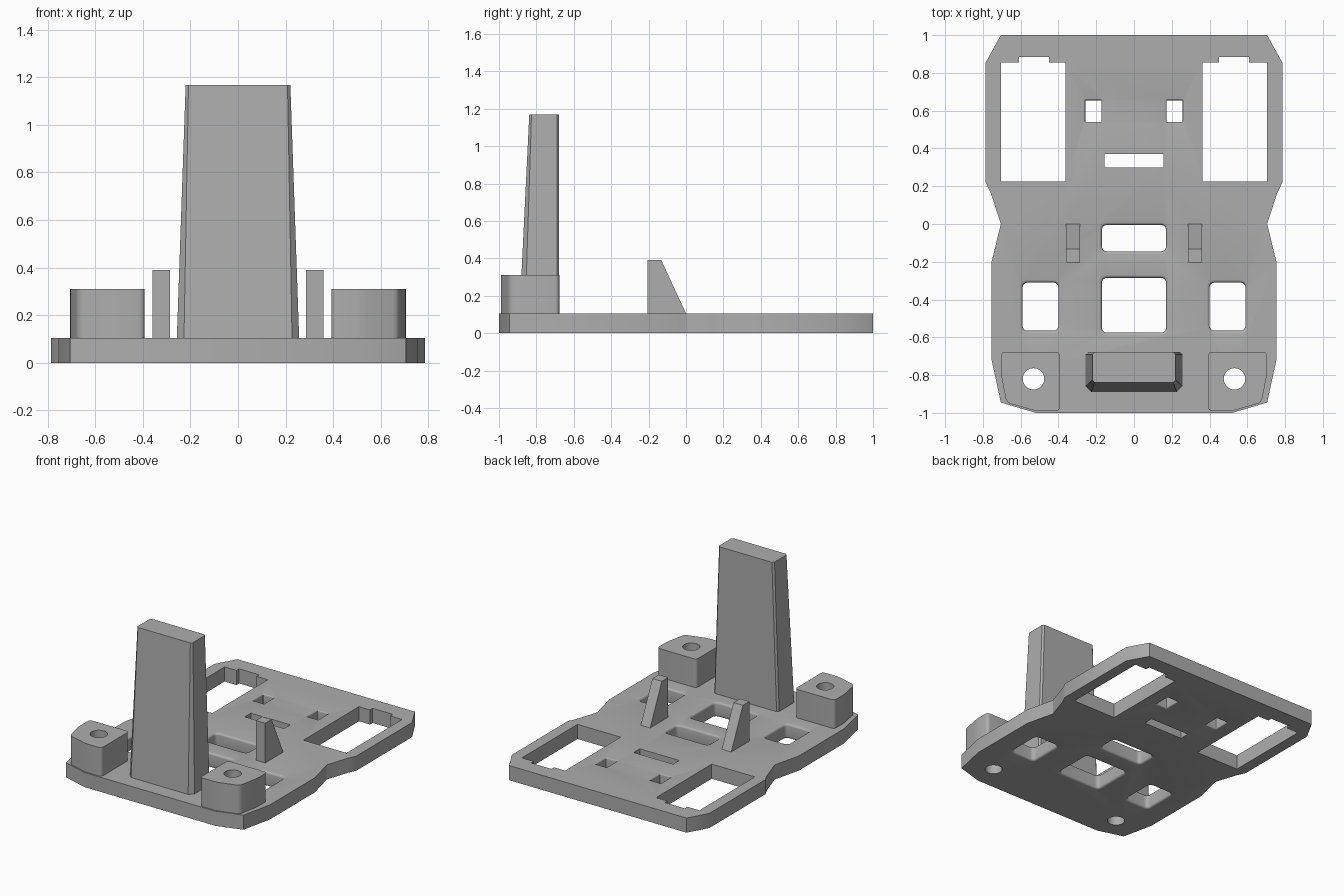
import bpy, bmesh, math
from mathutils import Vector

cube = bpy.data.objects.get("Cube")
if cube:
    bpy.data.objects.remove(cube, do_unlink=True)

grey = bpy.data.materials.new("plain grey")
grey.use_nodes = True
grey.diffuse_color = (0.42, 0.42, 0.42, 1)
grey.node_tree.nodes["Principled BSDF"].inputs["Base Color"].default_value = (0.42, 0.42, 0.42, 1)

THICK = 0.105
BOSS_TOP = 0.31


def rect(x0, x1, y0, y1):
    return [(x0, y0), (x1, y0), (x1, y1), (x0, y1)]


def rounded(points, radius, steps=5):
    """Round every corner of an outline with a quadratic arc."""
    out = []
    for i, p in enumerate(points):
        p = Vector(p)
        a = p + (Vector(points[i - 1]) - p).normalized() * radius
        b = p + (Vector(points[(i + 1) % len(points)]) - p).normalized() * radius
        for k in range(steps + 1):
            t = k / steps
            out.append(tuple(a * (1 - t) ** 2 + p * 2 * t * (1 - t) + b * t * t))
    return out


def flip(points):
    return [(-x, y) for x, y in reversed(points)]


def loft(name, sections):
    """Join equal outlines, given as (z, points), into a closed solid."""
    bm = bmesh.new()
    rings = [[bm.verts.new((x, y, z)) for x, y in pts] for z, pts in sections]
    for low, high in zip(rings, rings[1:]):
        for i in range(len(low)):
            j = (i + 1) % len(low)
            bm.faces.new((low[i], low[j], high[j], high[i]))
    bm.faces.new(rings[0][::-1])
    bm.faces.new(rings[-1])
    bmesh.ops.recalc_face_normals(bm, faces=bm.faces)
    mesh = bpy.data.meshes.new(name)
    bm.to_mesh(mesh)
    bm.free()
    mesh.materials.append(grey)
    obj = bpy.data.objects.new(name, mesh)
    bpy.context.collection.objects.link(obj)
    return obj


def prism(name, points, z0, z1):
    return loft(name, [(z0, points), (z1, points)])


def flared_cutter(x0, x1, y0, y1, corner, rim):
    """Rounded opening whose top and bottom rims are filleted."""
    def ring(grow):
        return rounded(rect(x0 - grow, x1 + grow, y0 - grow, y1 + grow), corner + grow)
    angles = [math.radians(a) for a in (0, 22, 45, 68, 90)]
    arc = [(rim * (1 - math.sin(a)), rim * (1 - math.cos(a))) for a in angles]
    bottom = [(z, ring(g)) for g, z in arc]
    top = [(THICK - z, ring(g)) for g, z in reversed(arc)]
    return loft("opening_cutter", [(-0.05, ring(rim))] + bottom + top + [(THICK + 0.05, ring(rim))])


def cut(obj, cutters):
    for c in cutters:
        c.hide_render = True
        mod = obj.modifiers.new("cut", "BOOLEAN")
        mod.operation = "DIFFERENCE"
        mod.solver = "EXACT"
        mod.object = c
    bpy.context.view_layer.update()
    graph = bpy.context.evaluated_depsgraph_get()
    mesh = bpy.data.meshes.new_from_object(obj.evaluated_get(graph))
    obj.modifiers.clear()
    obj.data = mesh
    for c in cutters:
        bpy.data.objects.remove(c, do_unlink=True)


def smooth(obj):
    bpy.ops.object.select_all(action="DESELECT")
    obj.select_set(True)
    bpy.context.view_layer.objects.active = obj
    bpy.ops.object.shade_smooth_by_angle(angle=math.radians(30))


# Base plate outline, mirrored about the middle
half = [(0.52, -1), (0.705, -0.945), (0.755, -0.715), (0.755, -0.205), (0.705, 0),
        (0.757, 0.16), (0.785, 0.22), (0.785, 0.855), (0.705, 1)]
plate = prism("base_plate", half + flip(half), 0, THICK)

# Screw holes are round and pass through plate and bosses
screw = [(0.532 + 0.057 * math.cos(math.tau * i / 20),
          -0.82 + 0.057 * math.sin(math.tau * i / 20)) for i in range(20)]

# Large notched windows, screw holes and small openings on both sides
window = [(0.362, 0.225), (0.705, 0.225), (0.705, 0.855), (0.61, 0.855),
          (0.61, 0.885), (0.45, 0.885), (0.45, 0.855), (0.362, 0.855)]
cutters = []
for side in (window, screw):
    for pts in (side, flip(side)):
        cutters.append(prism("window_cutter", pts, -0.05, 0.2))
for x0, x1, y0, y1, corner, rim in ((0.172, 0.258, 0.54, 0.655, 0.004, 0.008),
                                    (0.4, 0.59, -0.565, -0.31, 0.03, 0.015)):
    cutters.append(flared_cutter(x0, x1, y0, y1, corner, rim))
    cutters.append(flared_cutter(-x1, -x0, y0, y1, corner, rim))

# Central openings and slot
cutters.append(flared_cutter(-0.17, 0.17, -0.145, -0.005, 0.03, 0.015))
cutters.append(flared_cutter(-0.17, 0.17, -0.575, -0.285, 0.03, 0.015))
cutters.append(prism("slot_cutter", rect(-0.157, 0.157, 0.3, 0.37), -0.05, 0.2))
cut(plate, cutters)
smooth(plate)

# Screw bosses and sloped fins, one of each per side
boss = rounded([(0.392, -0.99), (0.52, -0.99), (0.675, -0.945), (0.705, -0.79),
                (0.705, -0.677), (0.392, -0.677)], 0.025, 4)
for side, sign in (("left", 1), ("right", -1)):
    mirrored = (lambda p: p) if sign == 1 else flip
    post = prism(side + "_screw_boss", mirrored(boss), THICK, BOSS_TOP)
    cut(post, [prism("screw_cutter", mirrored(screw), 0, 0.5)])
    smooth(post)
    loft(side + "_fin", [(THICK, mirrored(rect(0.285, 0.36, -0.205, 0))),
                         (0.39, mirrored(rect(0.285, 0.36, -0.205, -0.132)))])


# Tapered tower with chamfered front corners
def tower_section(w, front, chamfer):
    return [(-w + chamfer, front), (w - chamfer, front), (w, front + chamfer),
            (w, -0.69), (w - 0.012, -0.678), (-w + 0.012, -0.678),
            (-w, -0.69), (-w, front + chamfer)]


loft("tower", [(THICK, tower_section(0.257, -0.89, 0.03)),
               (1.168, tower_section(0.22, -0.838, 0.012))])
